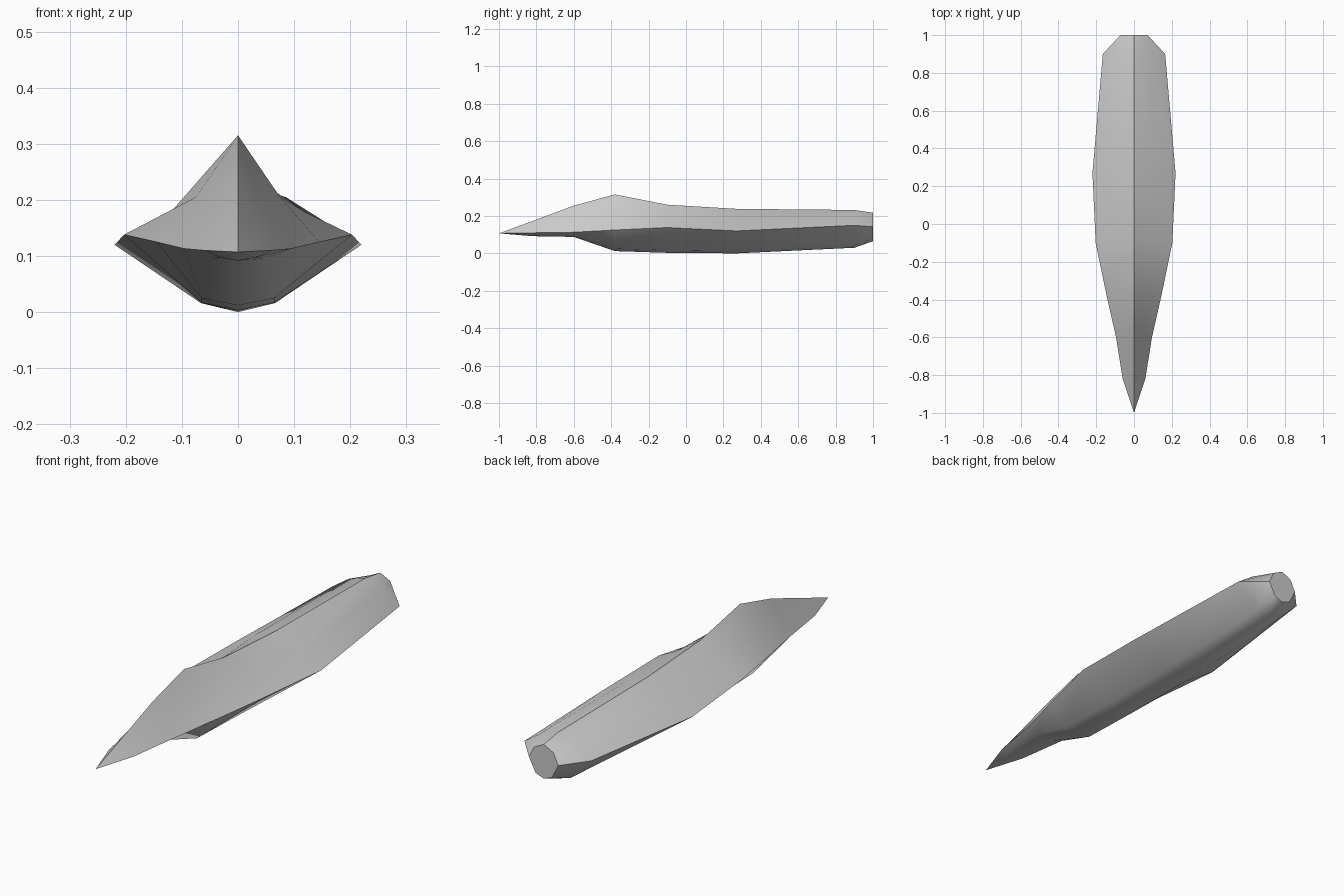
import bpy, bmesh

if "Cube" in bpy.data.objects:
    bpy.data.objects.remove(bpy.data.objects["Cube"])

grey = bpy.data.materials.new("light grey")
grey.diffuse_color = (0.6, 0.6, 0.6, 1)
grey.use_nodes = True
grey.node_tree.nodes["Principled BSDF"].inputs["Base Color"].default_value = grey.diffuse_color

# Hull stations: y, keel z, bilge (x, z), chine (x, z), shoulder (x, z), ridge z
stations = [
    (-0.82, 0.092, (0.030, 0.097), (0.060, 0.110), (0.032, 0.140), 0.173),
    (-0.60, 0.088, (0.045, 0.095), (0.095, 0.113), (0.050, 0.178), 0.255),
    (-0.38, 0.012, (0.065, 0.025), (0.145, 0.125), (0.075, 0.205), 0.315),
    (-0.10, 0.003, (0.065, 0.017), (0.203, 0.138), (0.120, 0.178), 0.260),
    (0.27, 0.000, (0.066, 0.016), (0.220, 0.120), (0.120, 0.177), 0.238),
    (0.90, 0.030, (0.060, 0.045), (0.165, 0.150), (0.085, 0.205), 0.232),
    (1.00, 0.065, (0.040, 0.080), (0.072, 0.142), (0.048, 0.193), 0.217),
]

bm = bmesh.new()
tip = bm.verts.new((0, -1, 0.107))
rings = []
for y, keel, bilge, chine, shoulder, ridge in stations:
    side = [bilge, chine, shoulder]
    loop = [(0, keel)] + side + [(0, ridge)] + [(-x, z) for x, z in reversed(side)]
    rings.append([bm.verts.new((x, y, z)) for x, z in loop])

# Pointed bow
n = len(rings[0])
for i in range(n):
    bm.faces.new((tip, rings[0][(i + 1) % n], rings[0][i]))

# Hull skin
for a, b in zip(rings, rings[1:]):
    for i in range(n):
        j = (i + 1) % n
        bm.faces.new((a[i], a[j], b[j], b[i]))

# Flat stern
bm.faces.new(rings[-1])
bmesh.ops.recalc_face_normals(bm, faces=bm.faces[:])

mesh = bpy.data.meshes.new("hull")
bm.to_mesh(mesh)
bm.free()
mesh.materials.append(grey)
hull = bpy.data.objects.new("hull", mesh)
bpy.context.collection.objects.link(hull)
bpy.context.view_layer.objects.active = hull
hull.select_set(True)
bpy.ops.object.shade_smooth_by_angle(angle=0.6)
